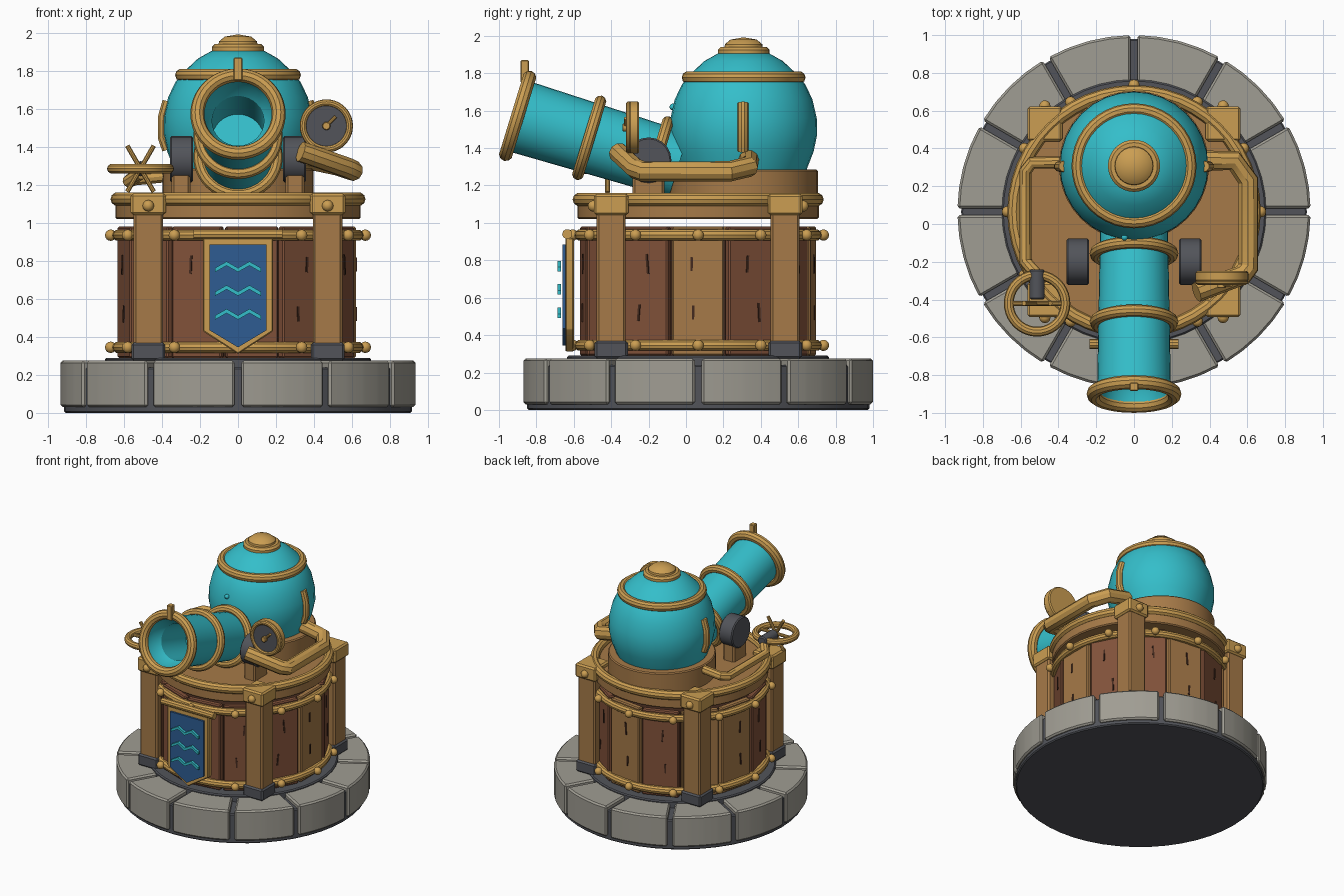
import bpy, bmesh, math, random
from mathutils import Matrix, Vector

if "Cube" in bpy.data.objects:
    bpy.data.objects.remove(bpy.data.objects["Cube"])

random.seed(4)
CY = 0.065                      # tower axis in y
PI = math.pi


def srgb(r, g, b):
    return tuple(((c / 255 + 0.055) / 1.055) ** 2.4 for c in (r, g, b)) + (1.0,)


def material(name, *rgb):
    m = bpy.data.materials.new(name)
    m.diffuse_color = srgb(*rgb)
    m.use_nodes = True
    m.node_tree.nodes["Principled BSDF"].inputs["Base Color"].default_value = m.diffuse_color
    return m


TEAL = material("teal enamel", 52, 190, 202)
GOLD = material("brass", 203, 158, 82)
WOOD = material("light wood", 166, 122, 72)
BROWN = material("red brown wood", 130, 82, 58)
DARK = material("dark wood", 68, 42, 30)
STONE = material("grey stone", 160, 157, 147)
METAL = material("dark metal", 82, 84, 90)
NAVY = material("navy cloth", 46, 92, 146)


def finish(name, bm, mat, matrix=Matrix(), bevel=0.0):
    if bevel:
        bmesh.ops.bevel(bm, geom=bm.edges[:], offset=bevel, segments=1, affect='EDGES')
    bmesh.ops.recalc_face_normals(bm, faces=bm.faces[:])
    bm.transform(matrix)
    me = bpy.data.meshes.new(name)
    bm.to_mesh(me)
    bm.free()
    me.materials.append(mat)
    ob = bpy.data.objects.new(name, me)
    bpy.context.collection.objects.link(ob)
    smooth(ob)
    return ob


def smooth(ob):
    bpy.ops.object.select_all(action='DESELECT')
    ob.select_set(True)
    bpy.context.view_layer.objects.active = ob
    bpy.ops.object.shade_smooth_by_angle(angle=math.radians(32))


def lathe(name, profile, mat, matrix=Matrix(), segs=32, closed=False):
    bm = bmesh.new()
    vs = [bm.verts.new((r, 0, z)) for r, z in profile]
    es = [bm.edges.new(p) for p in zip(vs, vs[1:])]
    if closed:
        es.append(bm.edges.new((vs[-1], vs[0])))
    bmesh.ops.spin(bm, geom=vs + es, cent=(0, 0, 0), axis=(0, 0, 1), angle=2 * PI, steps=segs)
    bmesh.ops.remove_doubles(bm, verts=bm.verts[:], dist=1e-4)
    return finish(name, bm, mat, matrix)


def disc(name, r, z0, z1, mat, matrix=Matrix(), segs=32, c=0.008):
    return lathe(name, [(0, z0), (r - c, z0), (r, z0 + c), (r, z1 - c), (r - c, z1), (0, z1)],
                 mat, matrix, segs)


def ring(name, R, t, mat, matrix=Matrix(), segs=40):
    prof = [(R + t * math.cos(a * PI / 5), t * math.sin(a * PI / 5)) for a in range(10)]
    return lathe(name, prof, mat, matrix, segs, True)


def box(name, centre, size, mat, rot=Matrix(), bevel=0.012):
    bm = bmesh.new()
    bmesh.ops.create_cube(bm, size=1)
    bm.transform(Matrix.Diagonal((*size, 1)))
    return finish(name, bm, mat, Matrix.Translation(centre) @ rot, bevel)


def ball(name, centre, r, mat):
    bm = bmesh.new()
    bmesh.ops.create_uvsphere(bm, u_segments=12, v_segments=8, radius=r)
    return finish(name, bm, mat, Matrix.Translation(centre))


def prism(name, pts, z0, z1, mat, matrix=Matrix(), bevel=0.0):
    bm = bmesh.new()
    f = bm.faces.new([bm.verts.new((x, y, z0)) for x, y in pts])
    ex = bmesh.ops.extrude_face_region(bm, geom=[f])
    bmesh.ops.translate(bm, vec=(0, 0, z1 - z0),
                        verts=[g for g in ex['geom'] if isinstance(g, bmesh.types.BMVert)])
    return finish(name, bm, mat, matrix, bevel)


def pipe(name, pts, r, mat):
    cu = bpy.data.curves.new(name, 'CURVE')
    cu.dimensions = '3D'
    cu.bevel_depth, cu.bevel_resolution, cu.use_fill_caps = r, 3, True
    sp = cu.splines.new('POLY')
    sp.points.add(len(pts) - 1)
    for p, co in zip(sp.points, pts):
        p.co = (*co, 1)
    cu.materials.append(mat)
    ob = bpy.data.objects.new(name, cu)
    bpy.context.collection.objects.link(ob)
    bpy.ops.object.select_all(action='DESELECT')
    ob.select_set(True)
    bpy.context.view_layer.objects.active = ob
    bpy.ops.object.convert(target='MESH')
    smooth(bpy.context.view_layer.objects.active)


def at(x, y, z):
    return Matrix.Translation((x, y, z))


def polar(r, a, z):
    return (r * math.cos(a), CY + r * math.sin(a), z)


TOWER = at(0, CY, 0)
FRONT = Matrix.Rotation(PI / 2, 4, 'X')      # local z turns to -y
SIDE = Matrix.Rotation(PI / 2, 4, 'Y')       # local z turns to +x

# Stone base
disc("base_plate", 0.915, 0, 0.24, METAL, TOWER, 48)
disc("base_collar", 0.70, 0.2, 0.29, METAL, TOWER, 48)
ho, hi = PI / 12 - math.asin(0.018 / 0.935), PI / 12 - math.asin(0.018 / 0.67)
block = [(0.935 * math.cos(ho * t), 0.935 * math.sin(ho * t)) for t in (-1, -0.5, 0, 0.5, 1)]
block += [(0.67 * math.cos(hi * t), 0.67 * math.sin(hi * t)) for t in (1, 0, -1)]
for i in range(12):
    prism("stone_block", block, 0.03, 0.275, STONE,
          TOWER @ Matrix.Rotation((i + 0.5) * PI / 6, 4, 'Z'), 0.012)

# Barrel-built drum: core, staves and grain cracks
disc("drum_core", 0.585, 0.27, 0.96, DARK, TOWER)
for i in range(13):
    a = i * 2 * PI / 13
    rot = Matrix.Rotation(a, 4, 'Z')
    box("stave", polar(0.595, a, 0.635), (0.05, 0.278, 0.69),
        WOOD if i in (0, 3, 5, 6) else BROWN, rot, 0.008)
    for z in (0.52, 0.78):
        p = TOWER @ rot @ at(0.622, random.uniform(-0.05, 0.05), z)
        box("grain_crack", p.translation, (0.008, 0.012, random.uniform(0.07, 0.11)), DARK,
            rot @ Matrix.Rotation(random.uniform(-0.1, 0.1), 4, 'X'), 0)

# Hoops with rivets
for z in (0.345, 0.935):
    ring("hoop", 0.632, 0.03, GOLD, at(0, CY, z), 48)
    for i in range(12):
        ball("hoop_rivet", polar(0.67, i * PI / 6, z), 0.03, GOLD)

# Deck
disc("deck", 0.645, 1.02, 1.12, WOOD, TOWER, 48)
ring("deck_rim", 0.635, 0.036, GOLD, at(0, CY, 1.125), 48)

# Corner posts
for sx in (-1, 1):
    for sy in (-1, 1):
        x, y = 0.472 * sx, CY + 0.465 * sy
        box("post", (x, y, 0.70), (0.155, 0.155, 0.80), WOOD)
        box("post_foot", (x, y, 0.322), (0.178, 0.178, 0.095), METAL)
        box("post_cap", (x, y, 1.098), (0.185, 0.185, 0.112), GOLD)
        ball("cap_rivet", (x, y + 0.095 * sy, 1.09), 0.03, GOLD)

# Banner
shield = lambda w, top, side, tip: [(-w, top), (-w, side), (0, tip), (w, side), (w, top)]
prism("banner_frame", shield(0.185, 0.92, 0.43, 0.31), 0.60, 0.645, GOLD, FRONT, 0.006)
prism("banner_cloth", shield(0.15, 0.885, 0.435, 0.345), 0.64, 0.66, NAVY, FRONT)
pipe("banner_rod", [(-0.235, -0.635, 0.94), (0.235, -0.635, 0.94)], 0.027, GOLD)
zig = [(-0.12, 0), (-0.06, 0.034), (0, 0), (0.06, 0.034), (0.12, 0)]
for z in (0.745, 0.62, 0.495):
    band = [(x, z + h + 0.018) for x, h in zig] + [(x, z + h - 0.004) for x, h in reversed(zig)]
    prism("banner_wave", band, 0.668, 0.688, TEAL, FRONT)

# Water tank
TANK = at(0, 0.308, 0)
disc("tank_base", 0.397, 1.10, 1.285, WOOD, TANK, 40)
lathe("tank", [(0, 1.27), (0.335, 1.28), (0.374, 1.38), (0.393, 1.47), (0.391, 1.56), (0.368, 1.66),
               (0.33, 1.74), (0.28, 1.80), (0.21, 1.865), (0.13, 1.91), (0, 1.915)], TEAL, TANK)
ring("tank_ring", 0.297, 0.034, GOLD, at(0, 0.308, 1.777))
disc("tank_cap", 0.138, 1.89, 1.94, GOLD, TANK, 32, 0.015)
lathe("tank_knob", [(0, 1.93), (0.103, 1.935), (0.10, 1.955), (0.07, 1.98), (0, 1.992)], GOLD, TANK, 24)
ball("tank_bolt", (-0.05, -0.07, 1.62), 0.018, TEAL)
for s in (-1, 1):
    pipe("tank_handle", [(0.372 * s, 0.305, 1.385), (0.395 * s, 0.305, 1.45),
                         (0.393 * s, 0.305, 1.56), (0.37 * s, 0.305, 1.64)], 0.029, GOLD)

# Cannon barrel with hollow bore
GUN = at(0, -0.90, 1.572) @ Matrix.Rotation(math.radians(73), 4, 'X')
lathe("cannon_barrel", [(0, -0.9), (0.18, -0.9), (0.196, 0.01), (0.185, 0.015), (0.175, -0.06),
                        (0.137, -0.12), (0.137, -0.45), (0, -0.45)], TEAL, GUN)
for z, R, t in ((0, 0.214, 0.037), (-0.4, 0.203, 0.032), (-0.777, 0.203, 0.032)):
    ring("cannon_ring", R, t, GOLD, GUN @ at(0, 0, z))
box("cannon_sight", (0, -0.862, 1.81), (0.045, 0.045, 0.12), GOLD, bevel=0.005)

# Cannon cradle
for s in (-1, 1):
    box("cradle_post", (0.30 * s, -0.20, 1.24), (0.10, 0.17, 0.27), WOOD)
    disc("cradle_bearing", 0.122, -0.06, 0.06, METAL, at(0.298 * s, -0.20, 1.335) @ SIDE, 20)

# Feed pipes
pipe("right_pipe", [(0.34, 0.335, 1.34), (0.53, 0.335, 1.30), (0.605, 0.23, 1.275), (0.605, -0.23, 1.275),
                    (0.575, -0.27, 1.29), (0.33, -0.36, 1.375)], 0.055, GOLD)
pipe("left_pipe", [(-0.34, 0.325, 1.25), (-0.54, 0.325, 1.23), (-0.575, 0.28, 1.22),
                   (-0.575, -0.2, 1.22), (-0.515, -0.27, 1.26)], 0.034, GOLD)

# Pressure gauge
GAUGE = at(0.465, -0.28, 1.51) @ FRONT
disc("gauge_body", 0.14, -0.03, 0.025, GOLD, GAUGE)
ring("gauge_rim", 0.122, 0.018, GOLD, GAUGE @ at(0, 0, 0.025))
disc("gauge_face", 0.108, 0.02, 0.032, METAL, GAUGE, 32, 0.002)
disc("gauge_hub", 0.022, 0.03, 0.06, GOLD, GAUGE, 12, 0.004)
pipe("gauge_needle", [(0.46, -0.322, 1.505), (0.515, -0.322, 1.56)], 0.01, GOLD)

# Valve wheel
ring("valve_wheel", 0.15, 0.026, GOLD, at(-0.513, -0.42, 1.285))
for k in range(3):
    d = Vector((math.cos(k * PI / 3), 0, math.sin(k * PI / 3))) * 0.14
    c = Vector((-0.513, -0.42, 1.285))
    pipe("valve_spoke", [c - d, c + d], 0.013, GOLD)
disc("valve_axle", 0.04, 0.24, 0.40, METAL, at(-0.513, 0, 1.285) @ FRONT, 16)
